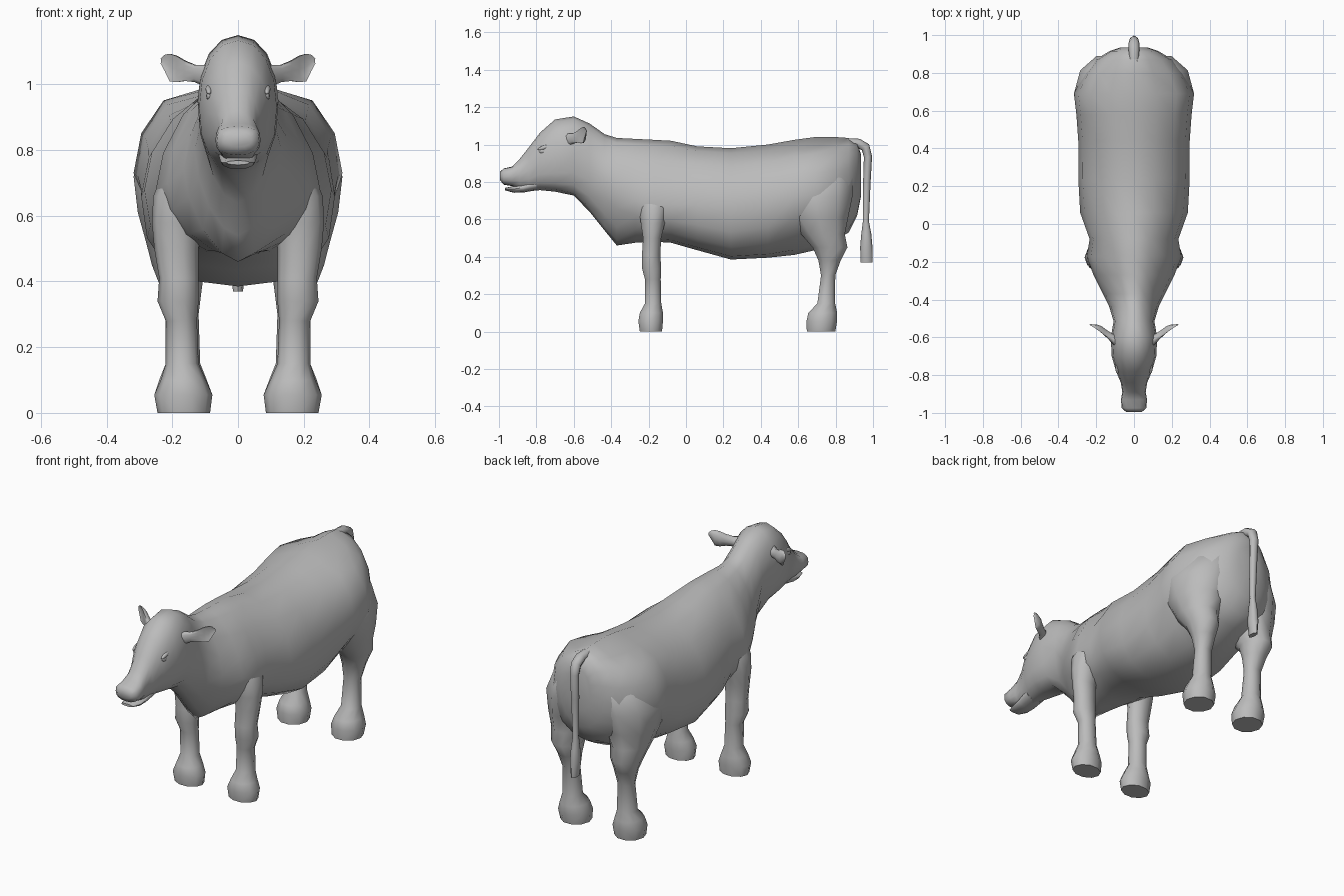
import bpy
import bmesh
import math
from mathutils import Vector

default_cube = bpy.data.objects.get("Cube")
if default_cube:
    bpy.data.objects.remove(default_cube, do_unlink=True)

# One plain hide colour
hide = bpy.data.materials.new("plain grey hide")
hide.use_nodes = True
hide_colour = (0.5, 0.5, 0.5, 1.0)
hide.diffuse_color = hide_colour
hide.node_tree.nodes["Principled BSDF"].inputs["Base Color"].default_value = hide_colour


def finish(name, bm, sharp_angle=60):
    """Turn a bmesh into a smooth shaded object with the hide material."""
    bmesh.ops.recalc_face_normals(bm, faces=bm.faces)
    mesh = bpy.data.meshes.new(name)
    bm.to_mesh(mesh)
    bm.free()
    mesh.materials.append(hide)
    obj = bpy.data.objects.new(name, mesh)
    bpy.context.collection.objects.link(obj)
    bpy.ops.object.select_all(action='DESELECT')
    bpy.context.view_layer.objects.active = obj
    obj.select_set(True)
    bpy.ops.object.shade_smooth_by_angle(angle=math.radians(sharp_angle))
    return obj


def loft(name, rings):
    """Skin a row of equal point rings and cap both ends."""
    bm = bmesh.new()
    loops = [[bm.verts.new(point) for point in ring] for ring in rings]
    count = len(loops[0])
    for near, far in zip(loops, loops[1:]):
        for i in range(count):
            j = (i + 1) % count
            bm.faces.new((near[i], near[j], far[j], far[i]))
    bm.faces.new(loops[0])
    bm.faces.new(loops[-1])
    return finish(name, bm)


def angles(count):
    return [math.tau * i / count for i in range(count)]


def power(value, exponent):
    return math.copysign(abs(value) ** exponent, value)


def section(y, top, bottom, half_width, z_wide, n_top=2.1, n_bottom=2.1, sag=0, count=16):
    """Upright cross-section; sag hollows the back on both sides of the spine."""
    ring = []
    for a in angles(count):
        c, s = math.cos(a), math.sin(a)
        n = n_top if s >= 0 else n_bottom
        reach = top - z_wide if s >= 0 else z_wide - bottom
        hollow = sag if s > .8 and abs(c) > .1 else 0
        ring.append(Vector((half_width * power(c, 2 / n), y,
                            z_wide + reach * power(s, 2 / n) - hollow)))
    return ring


def slab(z, x0, x1, y0, y1, side, count=10):
    """Level leg ring that fills the given x and y extents."""
    return [Vector((side * ((x0 + x1) / 2 + (x1 - x0) / 2 * math.cos(a)),
                    (y0 + y1) / 2 + (y1 - y0) / 2 * math.sin(a), z))
            for a in angles(count)]


def ball(name, centre, size, tilt=0.0):
    bm = bmesh.new()
    bmesh.ops.create_uvsphere(bm, u_segments=12, v_segments=8, radius=1)
    obj = finish(name, bm)
    obj.location, obj.scale = centre, size
    obj.rotation_euler.x = tilt


# Head from muzzle to crown: y, top, bottom, half width, widest height, roundness
head = [
    (-.995, .853, .81, .042, .83, 2.6, 2.4),
    (-.975, .872, .785, .065, .828, 2.8, 2.4),
    (-.93, .882, .778, .069, .83, 2.6, 2.4),
    (-.89, .922, .755, .062, .84),
    (-.84, .985, .750, .070, .86),
    (-.78, 1.064, .756, .095, .91, 2.1, 2.4),
    (-.70, 1.134, .748, .118, .93, 2.1, 2.5),
    (-.60, 1.15, .727, .123, .95, 2.1, 2.4),
]

# Neck and trunk: the same, then the hollow beside the spine
trunk = [
    (-.515, 1.112, .64, .108, .90, 2, 1.9),
    (-.435, 1.055, .54, .132, .80, 1.8, 1.7),
    (-.37, 1.035, .46, .165, .74, 1.7, 1.6),
    (-.27, 1.03, .475, .215, .70, 1.7, 1.8),
    (-.17, 1.025, .48, .25, .68, 1.7, 2),
    (-.08, 1.02, .475, .235, .68, 1.8, 2.2),
    (.06, .99, .435, .285, .68, 1.9, 2.4),
    (.24, .98, .385, .295, .66, 1.9, 2.5),
    (.44, 1.0, .395, .295, .68, 2, 2.3, .01),
    (.58, 1.025, .41, .305, .72, 2.05, 1.8, .025),
    (.69, 1.04, .435, .318, .73, 2.05, 1.6, .035),
    (.80, 1.04, .49, .262, .75, 2, 1.9, .03),
    (.87, 1.035, .53, .205, .76, 2, 2, .015),
    (.915, 1.01, .62, .13, .80, 2, 2),
    (.935, .95, .72, .07, .83, 2, 2),
]
loft("head_and_trunk", [section(*row) for row in head + trunk])

# Lower lip, parted slightly from the muzzle
jaw = [
    (-.968, .768, .755, .035, .762),
    (-.92, .778, .742, .05, .762),
    (-.87, .79, .743, .055, .77),
    (-.80, .82, .756, .06, .79),
]
loft("lower_jaw", [section(*row, count=12) for row in jaw])

# Legs: height, inner and outer x, front and back y
front_leg = [
    (0, .085, .245, -.25, -.125),
    (.055, .078, .255, -.258, -.12),
    (.10, .098, .235, -.25, -.12),
    (.15, .12, .22, -.222, -.13),
    (.28, .125, .22, -.222, -.133),
    (.34, .12, .245, -.238, -.13),
    (.41, .12, .24, -.238, -.135),
    (.50, .12, .255, -.232, -.13),
    (.58, .11, .262, -.245, -.11),
    (.66, .08, .258, -.255, -.09),
    (.74, .04, .225, -.25, -.08),
    (.82, .03, .15, -.24, -.08),
]
hind_leg = [
    (0, .085, .245, .642, .802),
    (.055, .078, .255, .64, .812),
    (.10, .095, .24, .65, .812),
    (.15, .115, .22, .70, .80),
    (.30, .12, .215, .72, .80),
    (.38, .11, .235, .705, .83),
    (.45, .10, .262, .672, .868),
    (.52, .08, .28, .61, .855),
    (.61, .03, .305, .54, .875),
    (.72, -.03, .318, .48, .90),
    (.82, -.03, .27, .50, .90),
    (.91, -.02, .15, .56, .86),
]

# Ear stations: share of length, half height, cup depth, height offset
ear_shape = [(0, .036, .036, 0), (.28, .027, .028, .002), (.5, .032, .028, .006),
             (.68, .042, .03, .008), (.82, .044, .024, .01),
             (.92, .026, .014, .022), (1, .008, .006, .026)]
ear_root, ear_tip = Vector((.09, -.63, 1.025)), Vector((.236, -.535, 1.045))
ear_back = Vector((-.57, .82, 0))


def ear_ring(share, height, depth, lift, side):
    """Crescent ring whose hollow opens forward and outward."""
    ring = []
    centre = ear_root.lerp(ear_tip, share) + Vector((0, 0, lift))
    for a in angles(10):
        c, s = math.cos(a), math.sin(a)
        hollow = 1.1 * share - .6
        point = centre + ear_back * depth * (c if c > 0 else -c * hollow)
        ring.append(Vector((side * point.x, point.y, point.z + height * s)))
    return ring


for label, side in (("left", 1), ("right", -1)):
    loft(f"{label}_front_leg", [slab(*row, side) for row in front_leg])
    loft(f"{label}_hind_leg", [slab(*row, side) for row in hind_leg])
    loft(f"{label}_ear", [ear_ring(*row, side) for row in ear_shape])
    ball(f"{label}_eye", (side * .087, -.765, .965), (.01, .022, .014))
    ball(f"{label}_brow", (side * .088, -.755, .985), (.011, .04, .011), .3)
    ball(f"{label}_nostril", (side * .038, -.972, .838), (.018, .02, .022))

# Tail: y, z, half width, half thickness, turn from upright to level
tail = [
    (.86, 1.01, .026, .024, 0),
    (.92, 1.008, .028, .024, 20),
    (.96, .985, .028, .025, 50),
    (.973, .935, .025, .022, 85),
    (.967, .80, .021, .02, 90),
    (.962, .59, .016, .016, 90),
    (.964, .52, .022, .027, 90),
    (.964, .45, .026, .033, 90),
    (.966, .37, .015, .032, 90),
]


def tail_ring(y, z, width, thick, turn):
    t = math.radians(turn)
    return [Vector((width * math.cos(a), y + thick * math.sin(a) * math.sin(t),
                    z + thick * math.sin(a) * math.cos(t))) for a in angles(8)]


loft("tail", [tail_ring(*row) for row in tail])
